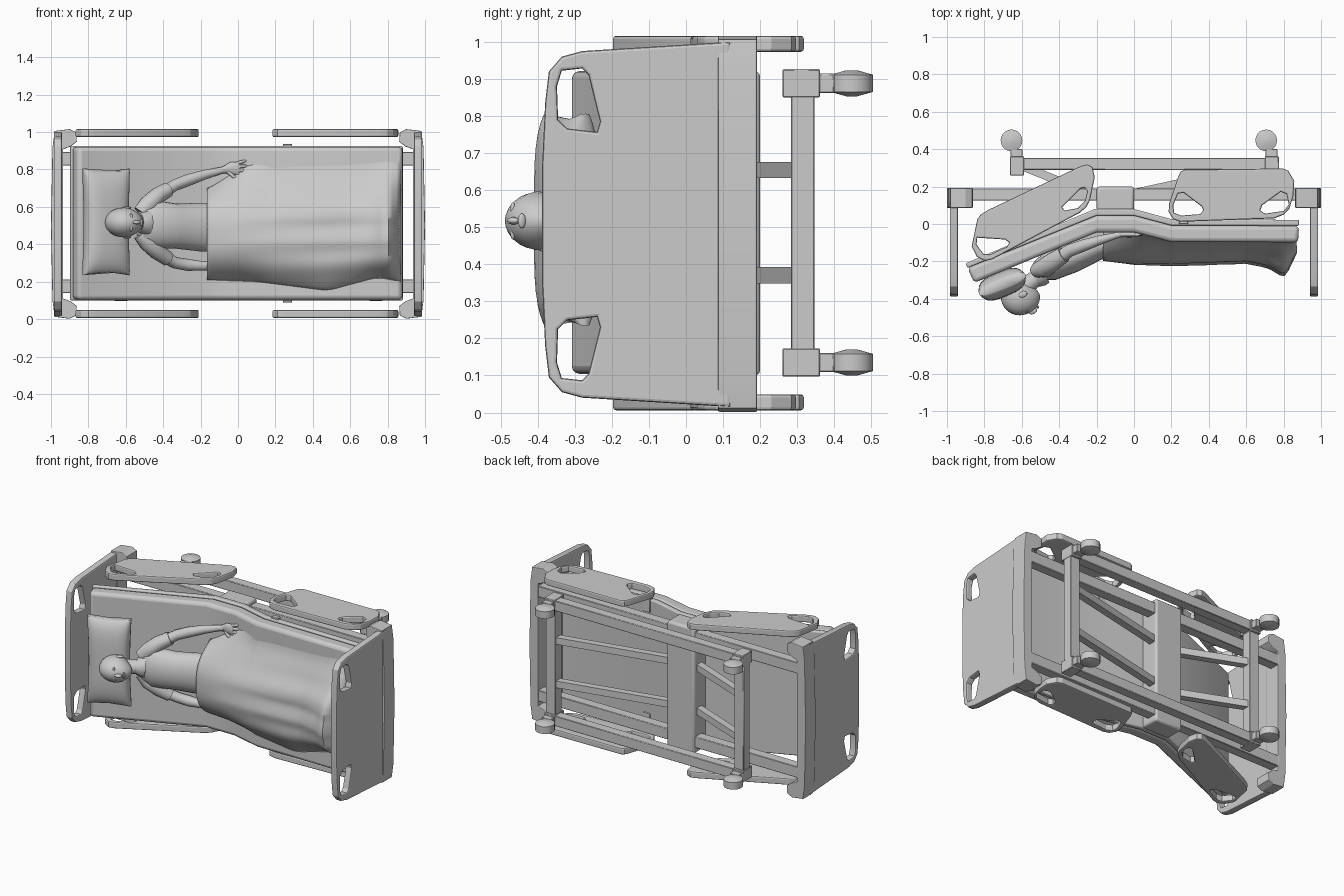
import bpy, bmesh
from math import sin, cos, pi, sqrt, copysign
from mathutils import Vector, Matrix

if "Cube" in bpy.data.objects:
    bpy.data.objects.remove(bpy.data.objects["Cube"])

def link(name, me, angle=0.6, bevel=0, seg=2):
    ob = bpy.data.objects.new(name, me)
    bpy.context.collection.objects.link(ob)
    if bevel:
        m = ob.modifiers.new("bevel", 'BEVEL')
        m.width, m.segments, m.limit_method = bevel, seg, 'ANGLE'
    bpy.ops.object.select_all(action='DESELECT')
    ob.select_set(True)
    bpy.context.view_layer.objects.active = ob
    bpy.ops.object.shade_smooth_by_angle(angle=angle)
    return ob

def mesh(name, verts, faces, angle=1.0, **kw):
    me = bpy.data.meshes.new(name)
    me.from_pydata([tuple(v) for v in verts], [], faces)
    bm = bmesh.new(); bm.from_mesh(me)
    bmesh.ops.recalc_face_normals(bm, faces=bm.faces)
    bm.to_mesh(me); bm.free()
    return link(name, me, angle, **kw)

def loft(name, rings, **kw):
    n = len(rings[0])
    verts = [p for r in rings for p in r]
    faces = [(i*n+j, i*n+(j+1) % n, (i+1)*n+(j+1) % n, (i+1)*n+j)
             for i in range(len(rings)-1) for j in range(n)]
    faces += [tuple(range(n)), tuple(range(len(verts)-n, len(verts)))]
    return mesh(name, verts, faces, **kw)

def box(name, lo, hi, bevel=0.003):
    v = [(x, y, z) for x in (lo[0], hi[0]) for y in (lo[1], hi[1]) for z in (lo[2], hi[2])]
    f = [(0, 1, 3, 2), (4, 6, 7, 5), (0, 4, 5, 1), (2, 3, 7, 6), (0, 2, 6, 4), (1, 5, 7, 3)]
    return mesh(name, v, f, angle=0.3, bevel=bevel, seg=1 if bevel < 0.01 else 3)

PLANES = {'xy': Matrix.Identity(3),
          'yz': Matrix(((0, 0, 1), (1, 0, 0), (0, 1, 0))),
          'xz': Matrix(((1, 0, 0), (0, 0, -1), (0, 1, 0)))}

def plate(name, plane, loops, lo, hi, bevel=0.006, res=1):
    """Filled outline (first loop) with holes, given thickness and a rounded edge."""
    cu = bpy.data.curves.new(name, 'CURVE')
    cu.dimensions, cu.fill_mode = '2D', 'BOTH'
    cu.extrude, cu.bevel_depth = (hi-lo)/2-bevel, bevel
    cu.bevel_resolution, cu.offset = res, -bevel
    for lp in loops:
        sp = cu.splines.new('POLY')
        sp.points.add(len(lp)-1)
        for p, (a, b) in zip(sp.points, lp):
            p.co = (a, b, 0, 1)
        sp.use_cyclic_u = True
    tmp = bpy.data.objects.new(name+"_outline", cu)
    bpy.context.collection.objects.link(tmp)
    dg = bpy.context.evaluated_depsgraph_get()
    me = bpy.data.meshes.new_from_object(tmp.evaluated_get(dg))
    bpy.data.objects.remove(tmp)
    me.transform(Matrix.Translation((0, 0, (lo+hi)/2)))
    me.transform(PLANES[plane].to_4x4())
    bm = bmesh.new(); bm.from_mesh(me)
    bmesh.ops.remove_doubles(bm, verts=bm.verts, dist=1e-5)
    bmesh.ops.recalc_face_normals(bm, faces=bm.faces)
    bm.to_mesh(me); bm.free()
    return link(name, me, 0.35)

D, N = Vector((0.925, 0.38, 0)), Vector((0.38, -0.925, 0))   # along and off the backrest
Z = Vector((0, 0, 1))

def limb(name, secs, n=16, **kw):
    """Tube through (x, y, z, half width, half depth) sections."""
    c = [Vector(s[:3]) for s in secs]
    rings = []
    for i, s in enumerate(secs):
        t = (c[min(i+1, len(c)-1)]-c[max(i-1, 0)]).normalized()
        a = t.cross(N).normalized()
        b = a.cross(t)
        rings.append([c[i]+a*s[3]*cos(2*pi*k/n)+b*s[4]*sin(2*pi*k/n) for k in range(n)])
    return loft(name, rings, **kw)

def bar(name, p, q, w, h):
    p, q = Vector(p), Vector(q)
    t = (q-p).normalized(); s = t.cross(Z)
    loft(name, [[c+s*a*h/2+Z*b*w/2 for a, b in ((1, 1), (1, -1), (-1, -1), (-1, 1))] for c in (p, q)], angle=0.5)

def interp(tab, x):
    for (a, u), (b, v) in zip(tab, tab[1:]):
        if x <= b:
            k = max(0, (x-a)/(b-a))
            return u+(v-u)*k
    return tab[-1][1]

def smooth_interp(tab, x, w=0.04):
    return sum(interp(tab, x+w*k/2) for k in (-2, -1, 0, 1, 2))/5

# End boards with grip holes, on curved bumper blocks
half = [(0.12, 0.015), (-0.28, 0.04), (-0.335, 0.055), (-0.37, 0.095), (-0.38, 0.18), (-0.388, 0.35)]
outline = half + [(y, 1.015-z) for y, z in reversed(half)]
grip = [(-0.335, 0.922), (-0.28, 0.928), (-0.263, 0.91), (-0.232, 0.785), (-0.24, 0.757),
        (-0.32, 0.766), (-0.345, 0.79), (-0.348, 0.88)]
grip2 = [(y, 1.015-z) for y, z in grip]
bump = [(1.0, 0.5), (0.992, 0.1), (0.98, 0.012), (0.90, 0.002), (0.865, 0.02), (0.862, 0.07), (0.895, 0.095), (0.935, 0.11)]
bump += [(x, 1.018-z) for x, z in reversed(bump)][:-1]
for s, nm in ((-1, "head"), (1, "foot")):
    lo, hi = sorted((s*0.94, s*0.985))
    plate(nm+"_board", 'yz', [outline, grip, grip2], lo, hi, 0.008)
    plate(nm+"_bumper", 'xz', [[(s*x, z) for x, z in bump]], -0.192, -0.086, 0.004)

# Side rails with grip holes, on both sides
head_rail = [[(-0.868, -0.12), (-0.838, 0.025), (-0.82, 0.05), (-0.78, 0.075), (-0.28, 0.312), (-0.25, 0.318),
              (-0.222, 0.305), (-0.21, 0.25), (-0.235, 0.13), (-0.255, 0.09), (-0.29, 0.06), (-0.76, -0.19),
              (-0.80, -0.197), (-0.84, -0.175)],
             [(-0.838, -0.073), (-0.69, -0.083), (-0.667, -0.1), (-0.68, -0.122), (-0.77, -0.163),
              (-0.805, -0.16), (-0.842, -0.11)],
             [(-0.385, 0.09), (-0.283, 0.19), (-0.265, 0.193), (-0.25, 0.175), (-0.262, 0.125), (-0.30, 0.085), (-0.37, 0.072)]]
foot_rail = [[(0.27, 0.29), (0.795, 0.297), (0.825, 0.285), (0.857, 0.23), (0.852, 0.15), (0.83, 0.08), (0.80, 0.05),
              (0.75, 0.03), (0.25, 0.012), (0.21, 0.025), (0.185, 0.065), (0.188, 0.11), (0.235, 0.25), (0.25, 0.28)],
             [(0.235, 0.162), (0.265, 0.167), (0.36, 0.095), (0.37, 0.075), (0.355, 0.053), (0.25, 0.045),
              (0.215, 0.06), (0.21, 0.1)],
             [(0.785, 0.172), (0.815, 0.16), (0.828, 0.105), (0.80, 0.07), (0.70, 0.055), (0.676, 0.072), (0.685, 0.1)]]
for nm, lo in (("near", 0.006), ("far", 0.973)):
    plate("head_rail_"+nm, 'xy', head_rail, lo, lo+0.043, 0.008)
    plate("foot_rail_"+nm, 'xy', foot_rail, lo, lo+0.043, 0.008)

# Mattress and deck follow the same bent profile
under = [(-0.90, -0.21), (-0.21, 0.08), (0, 0.08), (0.2, 0.026), (0.882, 0.022)]
split = [(-0.89, -0.235), (-0.2, 0.045), (0, 0.045), (0.2, -0.008), (0.882, -0.01)]
top = [(-0.855, -0.315), (-0.2, -0.045), (0, -0.045), (0.2, -0.096), (0.878, -0.098)]
for nm, a, b, m, bev in (("deck", under, split, 0.1, 0.008), ("mattress", split, top, 0.104, 0.022)):
    n = len(a)
    v = [(x, y, z) for z in (m, 1.025-m) for r in (a, b) for x, y in r]
    f = []
    for i in range(n-1):
        f += [(i, i+1, i+1+2*n, i+2*n), (n+i, n+i+1, 3*n+i+1, 3*n+i),
              (i, i+1, n+i+1, n+i), (2*n+i, 2*n+i+1, 3*n+i+1, 3*n+i)]
    f += [(0, n, 3*n, 2*n), (n-1, 2*n-1, 4*n-1, 3*n-1)]
    mesh(nm, v, f, bevel=bev, seg=3)

# Upper frame, centre beam, lower frame, struts and casters
box("centre_beam", (-0.2, 0.07, 0.1), (0, 0.2, 0.92), 0.015)
for zc, zl, zs in ((0.175, 0.135, 0.37), (0.857, 0.888, 0.654)):
    box("upper_frame_rail", (-0.94, 0.125, zc-0.036), (0.94, 0.19, zc+0.036))
    box("lower_frame_rail", (-0.6, 0.29, zl-0.033), (0.71, 0.353, zl+0.033))
    box("rail_hinge", (0.24, 0.0, zl-0.046), (0.29, 0.03, zl+0.048))
    bar("head_strut", (-0.6, 0.31, zs), (-0.18, 0.14, zs), 0.044, 0.045)
    bar("foot_strut", (0.71, 0.32, zs), (-0.02, 0.16, zs), 0.044, 0.045)
    for x, xw in ((-0.625, -0.655), (0.737, 0.707)):
        box("caster_hub", (x-0.037, 0.26, zl-0.038), (x+0.037, 0.362, zl+0.038))
        box("caster_stem", (x-0.035, 0.355, zl-0.026), (x+0.03, 0.40, zl+0.026))
        loft("caster_wheel", [[(xw+r*cos(k*pi/10), 0.447+r*sin(k*pi/10), zl+dz) for k in range(20)]
             for r, dz in ((0.015, -0.035), (0.058, -0.023), (0.058, 0.023), (0.015, 0.035))])
for x in (-0.625, 0.737):
    box("lower_cross_bar", (x-0.035, 0.283, 0.14), (x+0.035, 0.347, 0.88))

# Pillow: blunt sections, slightly pinched in the middle
pc = Vector((-0.705, -0.322, 0.52))
rings = []
for i in range(17):
    v = -cos(pi*i/16)
    T, L = 0.068*sqrt(max(0.15, 1-0.85*v**4)), 0.122+0.012*v*v
    pw = lambda c: copysign(abs(c)**0.65, c)
    rings.append([pc+D*L*pw(cos(a))+N*T*pw(sin(a)) + Z*v*(0.268+0.018*cos(a)**2)
                  for a in (2*pi*k/28 for k in range(28))])
loft("pillow", rings)

# Blanket draped over the legs and feet
crest = [(-0.17, -0.192), (0, -0.215), (0.2, -0.22), (0.6, -0.208), (0.72, -0.235), (0.805, -0.288), (0.88, -0.13)]
low = [(-0.17, 0.21), (0.1, 0.2), (0.48, 0.15), (0.75, 0.225), (0.88, 0.195)]
high = [(-0.17, 0.69), (0.05, 0.83), (0.3, 0.86), (0.88, 0.885)]
NX, NZ = 48, 40
verts = []
for i in range(NX+1):
    x = -0.165+1.033*i/NX
    base = interp(top, x)+0.008
    zl, zh, c = smooth_interp(low, x), smooth_interp(high, x), 0.46
    g = max(0, min(1, (x+0.1)/0.6))
    for j in range(NZ+1):
        z = zl+(zh-zl)*j/NZ
        v = min(1, abs((z-c)/((zh if z > c else zl)-c)))
        full = 1-v**3
        f = full if z < c else full+(0.5+0.5*cos(pi*v)-full)*max(0, min(1, (x+0.165)/0.35))
        fold = 0.006*g*sin(z*42-x*2)*f + 0.012*g*f*max(0, 1-((z-0.47)/0.06)**2)
        verts.append((x, base+(smooth_interp(crest, x, 0.015)-base)*f+fold, z))
W = NZ+1
blanket = mesh("blanket", verts, [(i*W+j, i*W+j+1, (i+1)*W+j+1, (i+1)*W+j) for i in range(NX) for j in range(NZ)])
sol = blanket.modifiers.new("thickness", 'SOLIDIFY')
sol.thickness, sol.offset = 0.008, 0

# Patient: torso, neck, collar
limb("torso", [(-0.535, -0.265, .515, .05, .035), (-0.51, -0.25, .512, .10, .055), (-0.45, -0.225, .507, .128, .08),
               (-0.33, -0.175, .497, .12, .085), (-0.2, -0.12, .492, .13, .075), (-0.12, -0.1, .49, .13, .075)], n=24)
limb("neck", [(-0.585, -0.335, .515, .045, .048), (-0.53, -0.295, .515, .042, .045), (-0.47, -0.25, .513, .055, .05)])
limb("collar", [(-0.53, -0.29, .515, .05, .052), (-0.505, -0.275, .514, .062, .062), (-0.485, -0.262, .513, .072, .06)])

# Head: ellipsoid narrowed to the jaw, with nose and ears
def blob(name, c, rd, rz, rn, jaw=False):
    bm = bmesh.new()
    bmesh.ops.create_uvsphere(bm, u_segments=24, v_segments=16, radius=1)
    for v in bm.verts:
        d, z, n = v.co
        if jaw and d > 0:
            z *= 1-0.3*d*d
            n = n*(1-0.15*d)+(0.2*d if n > 0 else 0.3*d)
        v.co = Vector(c)+D*d*rd+Z*z*rz+N*n*rn
    me = bpy.data.meshes.new(name); bm.to_mesh(me); bm.free()
    return link(name, me, 1.2)
hc = Vector((-0.61, -0.388, 0.517))
blob("head", hc, 0.102, 0.08, 0.1, True)
blob("nose", hc+D*0.034+N*0.098, 0.024, 0.01, 0.016)
blob("lips", hc+D*0.066+N*0.086, 0.007, 0.02, 0.011)
for s in (-1, 1):
    blob("ear", hc+D*0.02+Z*s*0.078-N*0.005, 0.024, 0.008, 0.016)
    blob("brow", hc+D*0.006+Z*s*0.03+N*0.088, 0.007, 0.02, 0.007)

# Arms with short sleeves, then bare forearms
for nm, zs in (("far", (.565, .612, .66, .692)), ("near", (.46, .41, .36, .322))):
    limb(nm+"_sleeve", [(x, y, z, a, b) for (x, y, a, b), z in zip(
        ((-0.515, -0.245, .05, .04), (-0.48, -0.235, .05, .052), (-0.43, -0.2, .045, .05), (-0.375, -0.163, .04, .044)), zs)])
limb("far_arm", [(-0.42, -0.195, .665, .034, .037), (-0.34, -0.14, .715, .031, .034), (-0.27, -0.115, .742, .032, .032),
                 (-0.18, -0.085, .772, .026, .025), (-0.09, -0.06, .795, .018, .016), (-0.06, -0.055, .80, .02, .016)])
limb("near_arm", [(-0.42, -0.195, .35, .034, .037), (-0.34, -0.135, .302, .031, .034), (-0.27, -0.115, .29, .032, .032),
                  (-0.2, -0.1, .285, .026, .025), (-0.1, -0.09, .285, .02, .018)])
# Hand with fingers
limb("palm", [(-0.075, -0.056, .80, .018, .014), (-0.04, -0.055, .805, .034, .015), (0.0, -0.056, .805, .036, .013),
              (0.01, -0.056, .805, .03, .009)])
for k, (ln, dz) in enumerate(((0.036, .014), (0.045, .005), (0.044, -.003), (0.036, -.01))):
    z = 0.832-0.018*k
    limb("finger", [(-0.005, -0.056, z, .009, .009), (ln*0.5, -0.058, z+dz*0.6, .009, .009),
                    (ln+0.006, -0.05, z+dz, .007, .007), (ln+0.012, -0.047, z+dz, .003, .003)], n=8)
limb("thumb", [(-0.05, -0.06, .785, .01, .01), (-0.025, -0.064, .762, .01, .01), (0.005, -0.06, .75, .006, .006)], n=8)
